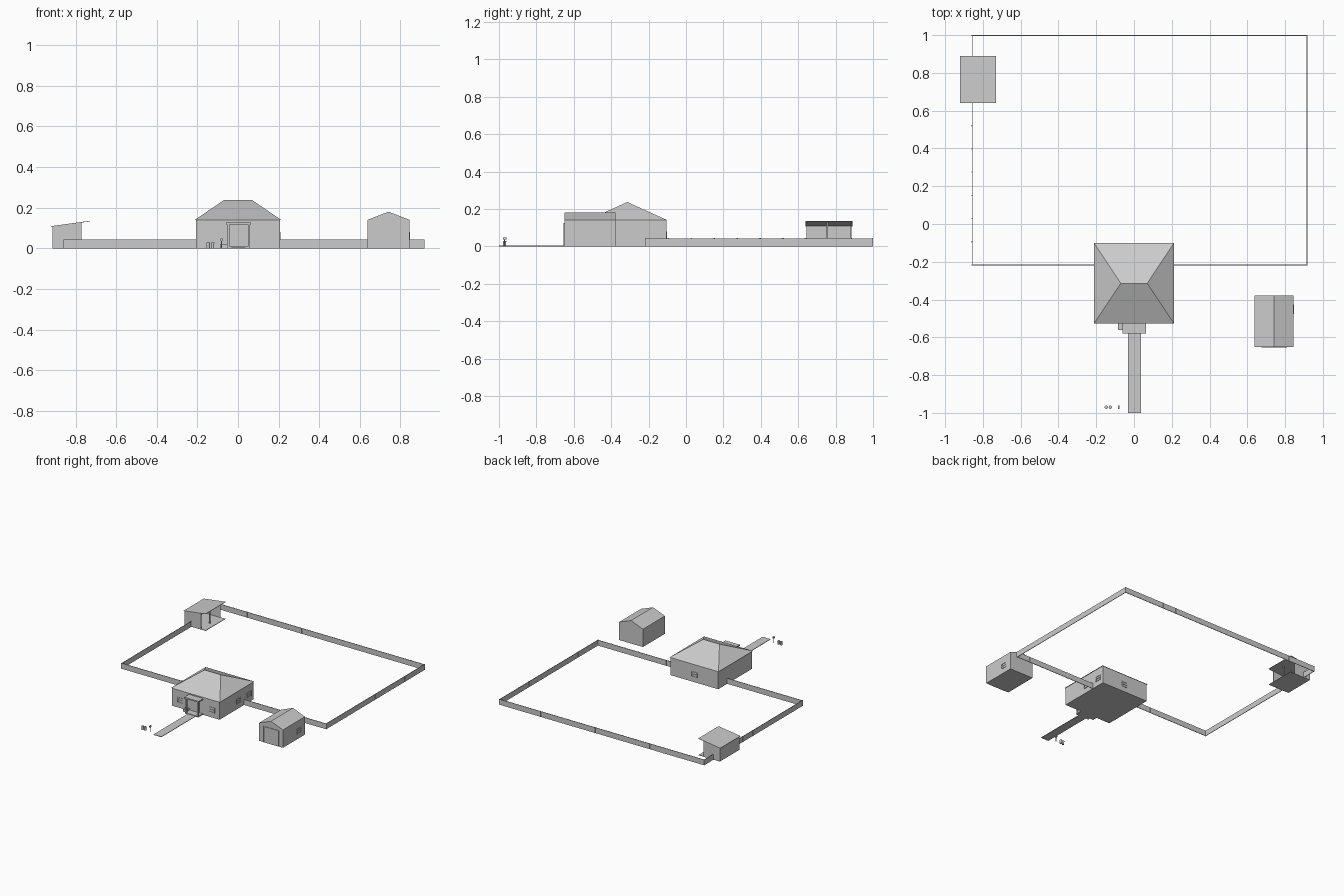
import bpy, math

if "Cube" in bpy.data.objects:
    bpy.data.objects.remove(bpy.data.objects["Cube"])


def mesh(name, verts, faces):
    me = bpy.data.meshes.new(name)
    me.from_pydata(verts, [], faces)
    ob = bpy.data.objects.new(name, me)
    bpy.context.collection.objects.link(ob)
    return ob


def prism(name, profile, axis, a, b):
    """Extrude a 2D profile along an axis: 'x' (y,z), 'y' (x,z) or 'z' (x,y)."""
    put = {'x': lambda p, t: (t, p[0], p[1]),
           'y': lambda p, t: (p[0], t, p[1]),
           'z': lambda p, t: (p[0], p[1], t)}[axis]
    n = len(profile)
    verts = [put(p, a) for p in profile] + [put(p, b) for p in profile]
    faces = [tuple(range(n))[::-1], tuple(range(n, 2 * n))]
    faces += [(i, (i + 1) % n, (i + 1) % n + n, i + n) for i in range(n)]
    if axis == 'y':
        faces = [f[::-1] for f in faces]
    return mesh(name, verts, faces)


def box(name, x0, x1, y0, y1, z0, z1):
    return prism(name, [(x0, y0), (x1, y0), (x1, y1), (x0, y1)], 'z', z0, z1)


def window(name, side, wall, c, zc, w=0.05, h=0.04):
    """Framed window with a centre bar; side is 'x' or 'y', wall holds inner and outer depth."""
    t = 0.004
    bars = [(c - w / 2, c + w / 2, zc - h / 2, zc - h / 2 + t),
            (c - w / 2, c + w / 2, zc + h / 2 - t, zc + h / 2),
            (c - w / 2, c - w / 2 + t, zc - h / 2, zc + h / 2),
            (c + w / 2 - t, c + w / 2, zc - h / 2, zc + h / 2),
            (c - w / 2, c + w / 2, zc - t / 2, zc + t / 2)]
    for u0, u1, z0, z1 in bars:
        if side == 'x':
            box(name, wall[0], wall[1], u0, u1, z0, z1)
        else:
            box(name, u0, u1, wall[0], wall[1], z0, z1)


def cylinder(name, x, y, r, z0, z1, n=12):
    ring = [(x + r * math.cos(2 * math.pi * i / n), y + r * math.sin(2 * math.pi * i / n)) for i in range(n)]
    return prism(name, ring, 'z', z0, z1)


# House body and hipped roof
box("house_walls", -0.206, 0.206, -0.522, -0.104, 0, 0.14)
X, Y0, Y1, R, YM = 0.212, -0.527, -0.1, 0.07, -0.314
mesh("house_roof",
     [(-X, Y0, 0.14), (X, Y0, 0.14), (X, Y1, 0.14), (-X, Y1, 0.14), (-R, YM, 0.237), (R, YM, 0.237)],
     [(3, 2, 1, 0), (0, 1, 5, 4), (1, 2, 5), (2, 3, 4, 5), (3, 0, 4)])

# House windows
for x in (-0.135, 0.14):
    window("front_window", 'y', (-0.525, -0.52), x, 0.06)
for y in (-0.29, -0.155):
    window("side_window", 'x', (0.204, 0.21), y, 0.06)
window("back_window", 'y', (-0.106, -0.101), 0.0, 0.06)

# Porch with two columns, front door, side step and path
box("porch_roof", -0.06, 0.064, -0.58, -0.522, 0.118, 0.128)
box("porch_floor", -0.055, 0.06, -0.578, -0.522, 0, 0.008)
for x in (-0.048, 0.054):
    box("porch_column", x - 0.005, x + 0.005, -0.575, -0.565, 0, 0.118)
box("front_door", -0.025, 0.03, -0.525, -0.52, 0.008, 0.1)
box("side_step", -0.085, -0.055, -0.56, -0.522, 0, 0.02)
box("path", -0.032, 0.036, -1.0, -0.575, 0, 0.004)

# Garage with gabled roof, framed door and side window
gable = [(0.638, 0), (0.845, 0), (0.845, 0.14), (0.741, 0.18), (0.638, 0.14)]
prism("garage", gable, 'y', -0.65, -0.378)
box("garage_door", 0.68, 0.805, -0.652, -0.648, 0, 0.12)
for x in (0.675, 0.805):
    box("garage_door_jamb", x, x + 0.005, -0.654, -0.648, 0, 0.125)
box("garage_door_lintel", 0.675, 0.81, -0.654, -0.648, 0.12, 0.125)
window("garage_window", 'x', (0.843, 0.848), -0.452, 0.06)

# Open shed: floor, three walls, post and sloping roof
box("shed_floor", -0.913, -0.73, 0.643, 0.885, 0, 0.004)
box("shed_back_wall", -0.913, -0.908, 0.643, 0.885, 0, 0.108)
side = [(-0.913, 0), (-0.77, 0), (-0.77, 0.127), (-0.913, 0.107)]
for y in (0.643, 0.88):
    prism("shed_side_wall", side, 'y', y, y + 0.005)
box("shed_post", -0.778, -0.77, 0.752, 0.76, 0, 0.127)
prism("shed_roof", [(-0.92, 0.106), (-0.73, 0.132), (-0.73, 0.135), (-0.92, 0.109)], 'y', 0.64, 0.89)

# Garden fence: panels between corners, with posts
L, RT, F, B, H, T = -0.856, 0.916, -0.217, 0.998, 0.043, 0.002
runs = [((L, F), (-0.206, F)), ((0.206, F), (RT, F)), ((RT, F), (RT, B)),
        ((L, B), (RT, B)), ((L, F), (L, 0.643)), ((L, 0.885), (L, B))]
for (x0, y0), (x1, y1) in runs:
    box("fence_panel", x0 - T, x1 + T, y0 - T, y1 + T, 0, H)
    n = max(1, round((x1 - x0 + y1 - y0) / 0.12))
    for i in range(n + 1):
        x, y = x0 + (x1 - x0) * i / n, y0 + (y1 - y0) * i / n
        box("fence_post", x - 0.003, x + 0.003, y - 0.003, y + 0.003, 0, H + 0.001)

# Rubbish bins and letterbox by the path
for x in (-0.147, -0.125):
    cylinder("bin", x, -0.97, 0.008, 0, 0.024)
    cylinder("bin_lid", x, -0.97, 0.009, 0.024, 0.028)
box("letterbox_post", -0.083, -0.079, -0.972, -0.968, 0, 0.036)
box("letterbox", -0.086, -0.076, -0.979, -0.961, 0.036, 0.048)
